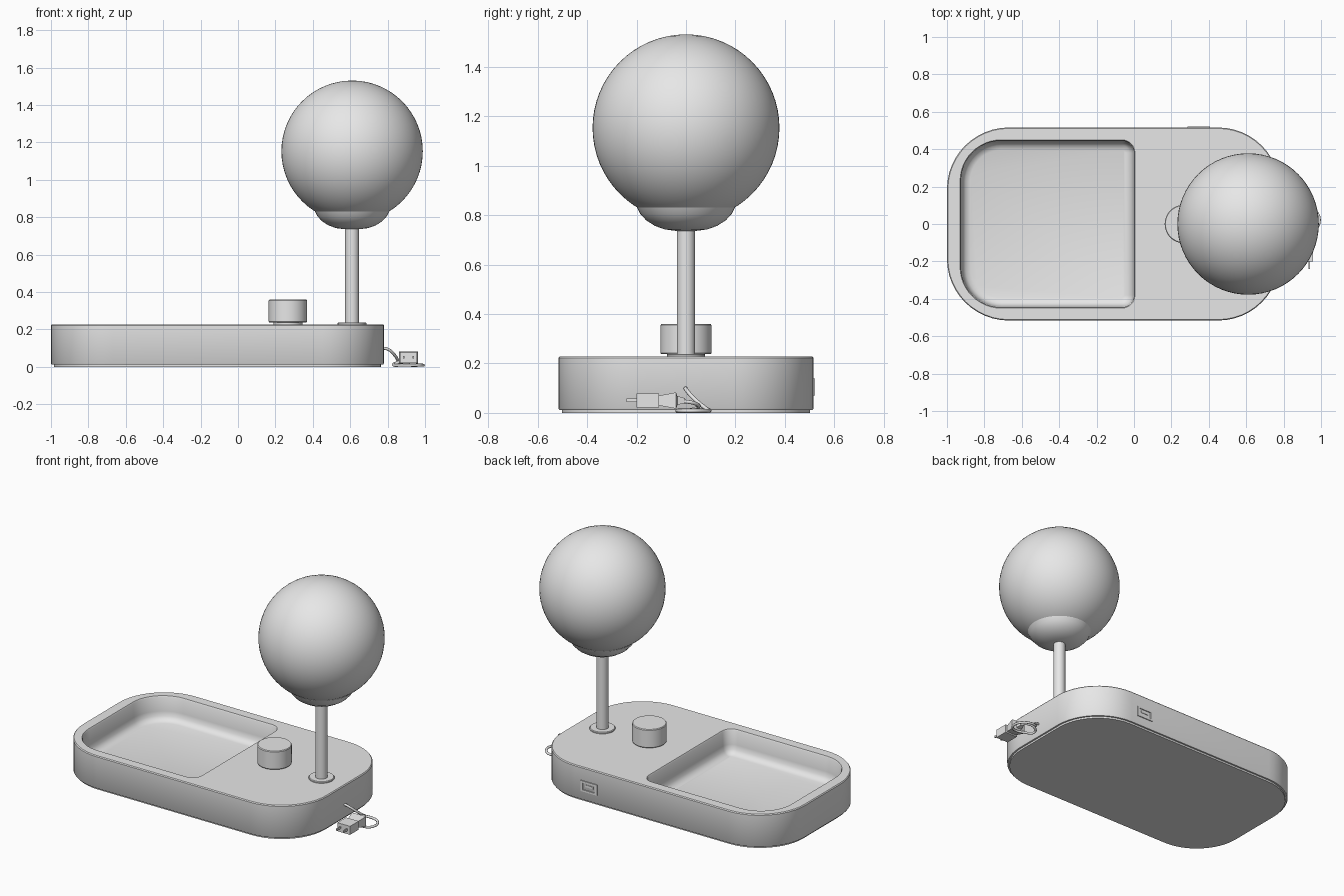
import bpy, bmesh, math
from mathutils import Vector

if "Cube" in bpy.data.objects:
    bpy.data.objects.remove(bpy.data.objects["Cube"])

grey = bpy.data.materials.new("plain grey")
grey.diffuse_color = (0.8, 0.8, 0.8, 1)
grey.use_nodes = True
grey.node_tree.nodes["Principled BSDF"].inputs["Base Color"].default_value = grey.diffuse_color


def finish(ob, smooth=True):
    ob.data.materials.append(grey)
    if smooth:
        bpy.ops.object.select_all(action='DESELECT')
        ob.select_set(True)
        bpy.context.view_layer.objects.active = ob
        bpy.ops.object.shade_smooth_by_angle(angle=math.radians(35))
    return ob


def from_bmesh(name, bm, smooth=True):
    bmesh.ops.recalc_face_normals(bm, faces=bm.faces)
    me = bpy.data.meshes.new(name)
    bm.to_mesh(me)
    bm.free()
    ob = bpy.data.objects.new(name, me)
    bpy.context.collection.objects.link(ob)
    return finish(ob, smooth)


def rounded(x0, x1, hy, r_left, r_right, inset=0, seg=12):
    """Rounded rectangle outline, counter-clockwise from the right side."""
    x0, x1, hy = x0 + inset, x1 - inset, hy - inset
    rl, rr = max(r_left - inset, 0.01), max(r_right - inset, 0.01)
    corners = [(x1 - rr, hy - rr, rr, 0), (x0 + rl, hy - rl, rl, 90),
               (x0 + rl, -hy + rl, rl, 180), (x1 - rr, -hy + rr, rr, 270)]
    return [(cx + r * math.cos(math.radians(a + 90 * i / seg)),
             cy + r * math.sin(math.radians(a + 90 * i / seg)))
            for cx, cy, r, a in corners for i in range(seg + 1)]


def loft(name, rings, smooth=True):
    """Skin a stack of equal-length closed rings of 3D points and cap the ends."""
    bm = bmesh.new()
    loops = [[bm.verts.new(p) for p in ring] for ring in rings]
    n = len(loops[0])
    for a, b in zip(loops, loops[1:]):
        for i in range(n):
            j = (i + 1) % n
            bm.faces.new((a[i], a[j], b[j], b[i]))
    bm.faces.new(loops[0][::-1])
    bm.faces.new(loops[-1])
    return from_bmesh(name, bm, smooth)


def lathe(name, cx, cy, profile, seg=48):
    return loft(name, [[(cx + r * math.cos(2 * math.pi * i / seg),
                         cy + r * math.sin(2 * math.pi * i / seg), z)
                        for i in range(seg)] for r, z in profile])


def box(name, lo, hi):
    rect = [(lo[0], lo[1]), (hi[0], lo[1]), (hi[0], hi[1]), (lo[0], hi[1])]
    return loft(name, [[(x, y, z) for x, y in rect] for z in (lo[2], hi[2])], False)


# Base body with the sunken tray in its top
body = (-1, 0.78, 0.516, 0.33, 0.33)
tray = (-0.93, 0.005, 0.45, 0.22, 0.07)
rings = []
for shape, inset, z in [(body, 0.004, 0.012), (body, 0, 0.018), (body, 0, 0.222),
                        (body, 0.005, 0.228), (tray, 0, 0.228), (tray, 0.005, 0.22),
                        (tray, 0.009, 0.13), (tray, 0.015, 0.1),
                        (tray, 0.03, 0.08), (tray, 0.055, 0.071)]:
    rings.append([(x, y, z) for x, y in rounded(*shape, inset=inset)])
loft("base_body", rings)
loft("base_foot_pad", [[(x, y, z) for x, y in rounded(*body, inset=0.015)]
                       for z in (0, 0.013)])

# Control knob
lathe("knob_collar", 0.267, 0, [(0.077, 0.226), (0.077, 0.242)])
lathe("knob", 0.267, 0, [(0.1, 0.238), (0.103, 0.242), (0.103, 0.355), (0.099, 0.36)])

# Lamp stem, cup and globe
LX = 0.61
lathe("stem_flange", LX, 0, [(0.077, 0.226), (0.077, 0.234), (0.073, 0.238)])
lathe("stem", LX, 0, [(0.037, 0.23), (0.037, 0.75)], 32)
lathe("globe_cup", LX, 0, [(0.04, 0.736), (0.085, 0.742), (0.125, 0.756), (0.16, 0.778),
                           (0.185, 0.805), (0.198, 0.83), (0.18, 0.832)])
bpy.ops.mesh.primitive_uv_sphere_add(segments=64, ring_count=32, radius=0.378,
                                     location=(LX, 0, 1.153))
globe = bpy.context.object
globe.name = "globe"
finish(globe)

# Charging port on the back wall
px, pz = 0.345, 0.105
for s in (-1, 1):
    box("port_frame_side", (px + s * 0.052 - 0.008, 0.512, pz - 0.035),
        (px + s * 0.052 + 0.008, 0.522, pz + 0.035))
    box("port_frame_rail", (px - 0.044, 0.512, pz + s * 0.029 - 0.006),
        (px + 0.044, 0.522, pz + s * 0.029 + 0.006))
box("port_tongue", (px - 0.03, 0.512, pz - 0.002), (px + 0.03, 0.519, pz + 0.012))

# Power cable looping out of the right end
path = [(0.76, 0, 0.1), (0.8, 0, 0.095), (0.84, 0.03, 0.06), (0.87, 0.08, 0.018),
        (0.92, 0.095, 0.009), (0.97, 0.07, 0.009), (0.99, 0.01, 0.009),
        (0.96, -0.03, 0.009), (0.88, -0.02, 0.009), (0.83, 0.02, 0.012),
        (0.86, 0.05, 0.025), (0.905, 0.03, 0.04), (0.912, -0.02, 0.048)]
cu = bpy.data.curves.new("power_cable", 'CURVE')
cu.dimensions = '3D'
cu.bevel_depth = 0.008
cu.bevel_resolution = 2
cu.resolution_u = 6
cu.use_fill_caps = True
sp = cu.splines.new('BEZIER')
sp.bezier_points.add(len(path) - 1)
for bp, p in zip(sp.bezier_points, path):
    bp.co = Vector(p)
    bp.handle_left_type = bp.handle_right_type = 'AUTO'
cable = bpy.data.objects.new("power_cable", cu)
bpy.context.collection.objects.link(cable)
cable.data.materials.append(grey)

# Plug: block, flared grip and two prongs
loft("plug", [[(0.912 + sx * w, y, 0.05 + sz * h)
               for sx, sz in ((-1, -1), (1, -1), (1, 1), (-1, 1))]
              for y, w, h in [(-0.2, 0.046, 0.028), (-0.11, 0.046, 0.028),
                              (-0.109, 0.036, 0.02), (-0.04, 0.05, 0.033),
                              (-0.035, 0.02, 0.018), (-0.005, 0.012, 0.01)]], False)
for s in (-1, 1):
    box("plug_prong", (0.912 + s * 0.025 - 0.004, -0.24, 0.045),
        (0.912 + s * 0.025 + 0.004, -0.19, 0.058))
